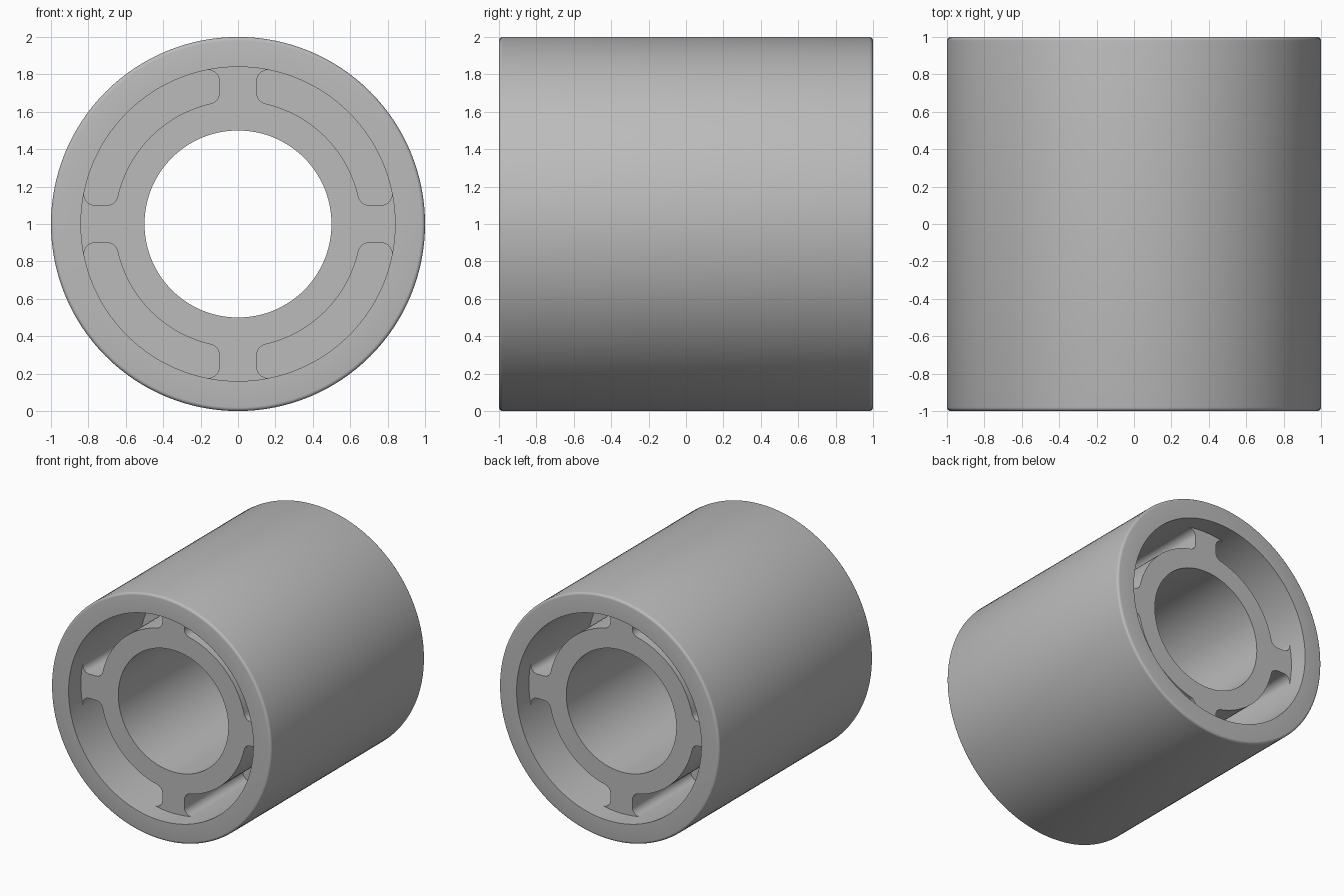
import bpy, bmesh
from math import pi, sin, cos, sqrt, atan2, hypot, radians
from mathutils import Matrix

cube = bpy.data.objects.get("Cube")
if cube:
    bpy.data.objects.remove(cube, do_unlink=True)

R_OUT, R_WALL, R_HUB, R_BORE = 1.0, 0.84, 0.66, 0.5
HALF, RECESS, ROUND = 1.0, 0.16, 0.02
SPOKE_HALF, FILLET = 0.10, 0.06
SEGMENTS = 128
PLACE = Matrix.Translation((0, 0, 1)) @ Matrix.Rotation(pi / 2, 4, "X")

grey = bpy.data.materials.new("plain grey")
grey.use_nodes = True
colour = (0.5, 0.5, 0.5, 1)
grey.diffuse_color = colour
grey.node_tree.nodes["Principled BSDF"].inputs["Base Color"].default_value = colour


def finish(name, bm):
    """Weld, orient and place a part whose axis is local z."""
    bmesh.ops.remove_doubles(bm, verts=bm.verts, dist=1e-5)
    bmesh.ops.recalc_face_normals(bm, faces=bm.faces)
    bm.transform(PLACE)
    mesh = bpy.data.meshes.new(name)
    bm.to_mesh(mesh)
    bm.free()
    mesh.materials.append(grey)
    obj = bpy.data.objects.new(name, mesh)
    bpy.context.collection.objects.link(obj)
    bpy.ops.object.select_all(action="DESELECT")
    obj.select_set(True)
    bpy.context.view_layer.objects.active = obj
    bpy.ops.object.shade_smooth_by_angle(angle=radians(35))


def lathe(name, profile):
    """Spin a closed (radius, height) profile around the axis."""
    bm = bmesh.new()
    verts = [bm.verts.new((r, 0, h)) for r, h in profile]
    edges = [bm.edges.new((v, verts[i - 1])) for i, v in enumerate(verts)]
    bmesh.ops.spin(bm, geom=verts + edges, cent=(0, 0, 0), axis=(0, 0, 1),
                   angle=2 * pi, steps=SEGMENTS)
    finish(name, bm)


def arc(cx, cy, radius, start, end, steps):
    return [(cx + radius * cos(start + (end - start) * i / steps),
             cy + radius * sin(start + (end - start) * i / steps))
            for i in range(steps + 1)]


# Outer shell, with rounded outer rims
profile = [(R_WALL, HALF), (R_WALL, -HALF)]
profile += arc(R_OUT - ROUND, -HALF + ROUND, ROUND, -pi / 2, 0, 4)
profile += arc(R_OUT - ROUND, HALF - ROUND, ROUND, 0, pi / 2, 4)
lathe("outer_shell", profile)

# Middle web closing the four pockets
WEB = 0.08
lathe("middle_web", [(0.6, WEB), (0.6, -WEB), (0.9, -WEB), (0.9, WEB)])

# Upper side of the spoke along +x: hub fillet, straight flank, flared end
cy = SPOKE_HALF + FILLET
hub_x = sqrt((R_HUB + FILLET) ** 2 - cy ** 2)
end_x = sqrt((R_WALL - FILLET) ** 2 - cy ** 2)
hub_angle, end_angle = atan2(cy, hub_x), atan2(cy, end_x)
flank = arc(end_x, cy, FILLET, end_angle, -pi / 2, 8)
flank += arc(hub_x, cy, FILLET, -pi / 2, hub_angle - pi, 8)

# Spoke end buried in the shell, then the flank, then the hub arc
tip = arc(0, 0, R_WALL + 0.03, -end_angle, end_angle, 8)
hub_arc = arc(0, 0, R_HUB, hub_angle, pi / 2 - hub_angle, 24)[1:-1]
quarter = [(x, -y) for x, y in reversed(flank)] + tip + flank + hub_arc
outline = [(x * cos(a) - y * sin(a), x * sin(a) + y * cos(a))
           for a in (k * pi / 2 for k in range(4)) for x, y in quarter]
bore = arc(0, 0, R_BORE, 0, 2 * pi, SEGMENTS)[:-1]

# Spoked hub, extruded from the outline and the bore
curve = bpy.data.curves.new("hub_section", "CURVE")
curve.dimensions = "2D"
curve.fill_mode = "BOTH"
curve.extrude = HALF - RECESS
for ring in (outline, bore):
    spline = curve.splines.new("POLY")
    spline.points.add(len(ring) - 1)
    for point, (x, y) in zip(spline.points, ring):
        point.co = (x, y, 0, 1)
    spline.use_cyclic_u = True
helper = bpy.data.objects.new("hub_section", curve)
bm = bmesh.new()
bm.from_mesh(helper.to_mesh())
helper.to_mesh_clear()
bpy.data.objects.remove(helper)
bpy.data.curves.remove(curve)
finish("spoked_hub", bm)
